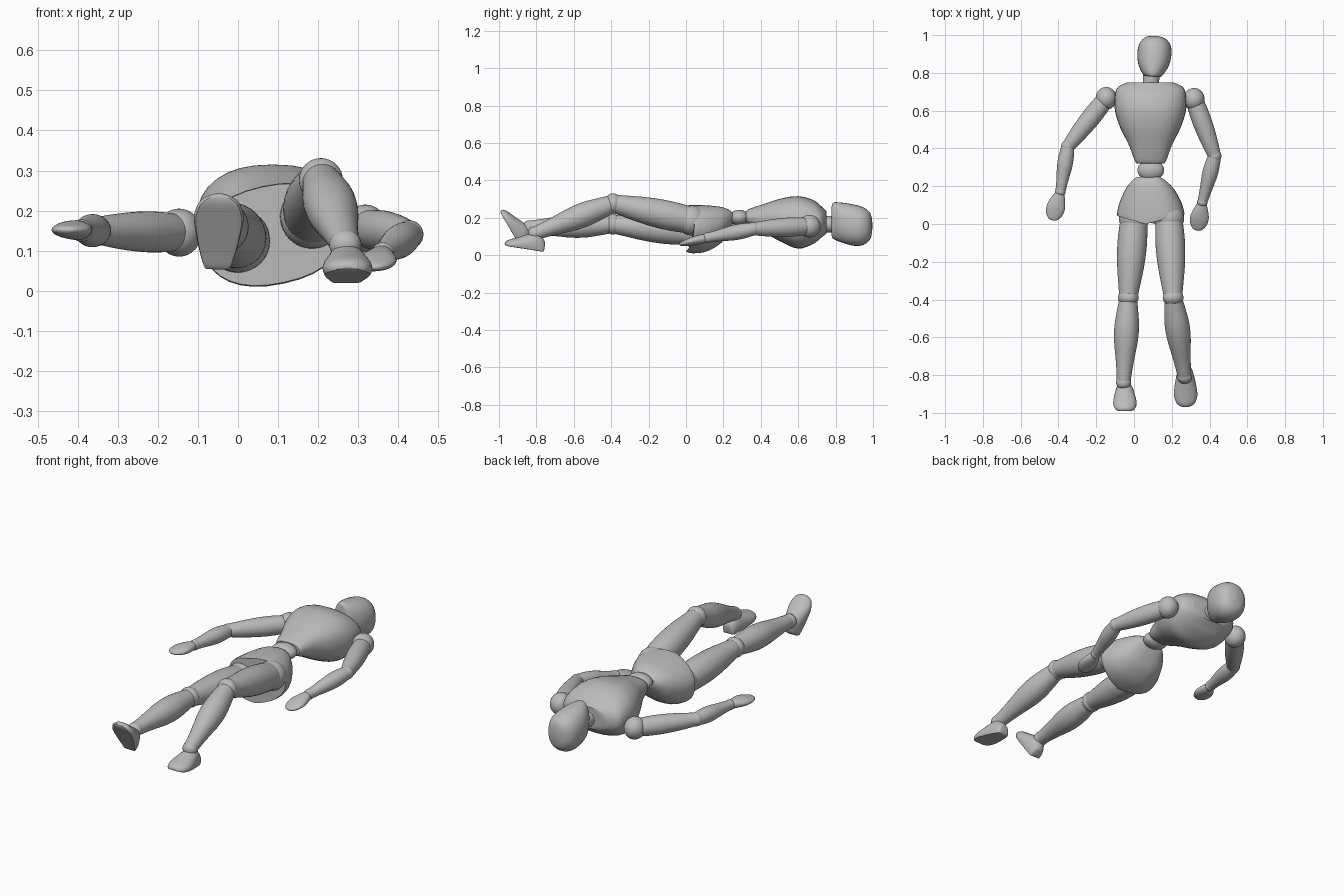
import bpy, bmesh, math
from mathutils import Vector, Matrix

old = bpy.data.objects.get("Cube")
if old:
    bpy.data.objects.remove(old, do_unlink=True)

grey = bpy.data.materials.new("matte grey")
grey.use_nodes = True
COLOR = (0.5, 0.5, 0.5, 1)
grey.diffuse_color = COLOR
grey.node_tree.nodes["Principled BSDF"].inputs["Base Color"].default_value = COLOR
SIDES = 32


def finish(name, bm, angle=40):
    bmesh.ops.recalc_face_normals(bm, faces=bm.faces)
    mesh = bpy.data.meshes.new(name)
    bm.to_mesh(mesh)
    bm.free()
    mesh.materials.append(grey)
    obj = bpy.data.objects.new(name, mesh)
    bpy.context.collection.objects.link(obj)
    bpy.ops.object.select_all(action="DESELECT")
    obj.select_set(True)
    bpy.context.view_layer.objects.active = obj
    bpy.ops.object.shade_smooth_by_angle(angle=math.radians(angle))
    return obj


def refine(stations, steps=4):
    """Smooth a short list of stations with a Catmull-Rom spline."""
    pts = [Vector(s) for s in stations]
    out = []
    for i in range(len(pts) - 1):
        a, b, c, d = pts[max(i - 1, 0)], pts[i], pts[i + 1], pts[min(i + 2, len(pts) - 1)]
        for k in range(steps):
            t = k / steps
            out.append(b + (c - a) * t / 2 + (a * 2 - b * 5 + c * 4 - d) * t * t / 2
                       + (b * 3 - a - c * 3 + d) * t ** 3 / 2)
    return out + [pts[-1]]


def loft(name, start, end, stations, up=(0, 0, 1), power=1.0, flat=False, rim=None):
    """Skin oval sections (distance, half width, low, high) along start-end."""
    start = Vector(start)
    axis = (Vector(end) - start).normalized()
    side = axis.cross(Vector(up)).normalized()
    top = side.cross(axis)
    bm = bmesh.new()
    rings = []
    for dist, half, low, high in refine(stations):
        ring = []
        for k in range(SIDES):
            a = math.tau * k / SIDES
            c, s = (math.copysign(abs(f(a)) ** power, f(a)) for f in (math.cos, math.sin))
            v = (max(s, -0.4) + 0.4) / 1.4 if flat else (s + 1) / 2
            shift = rim(dist, c) if rim else 0
            ring.append(bm.verts.new(start + axis * (dist + shift) + side * half * c
                                     + top * (low + (high - low) * v)))
        rings.append(ring)
    for a, b in zip(rings, rings[1:]):
        for k in range(SIDES):
            n = (k + 1) % SIDES
            bm.faces.new((a[k], a[n], b[n], b[k]))
    bm.faces.new(rings[0])
    bm.faces.new(rings[-1])
    return finish(name, bm)


def limb(name, start, end, radii):
    """Round tapered limb with evenly spaced radii."""
    length = (Vector(end) - Vector(start)).length
    n = len(radii) - 1
    loft(name, start, end, [(length * i / n, r, -r, r) for i, r in enumerate(radii)])


def ball(name, center, size):
    bm = bmesh.new()
    bmesh.ops.create_uvsphere(bm, u_segments=SIDES, v_segments=16, radius=1,
                              matrix=Matrix.Translation(center) @ Matrix.Diagonal((*size, 1)))
    finish(name, bm)


# Head, neck, chest and waist
loft("head", (0.097, 0.78, 0.17), (0.117, 1, 0.17),
     [(0, 0.035, -0.07, 0.095), (0.01, 0.052, -0.085, 0.112), (0.06, 0.08, -0.105, 0.11),
      (0.12, 0.09, -0.12, 0.1), (0.17, 0.083, -0.115, 0.085), (0.205, 0.055, -0.085, 0.055),
      (0.216, 0.015, -0.035, 0.01)], power=0.9)
limb("neck", (0.088, 0.7, 0.165), (0.093, 0.82, 0.165), [0.045, 0.043, 0.045])
loft("chest", (0.087, 0.32, 0), (0.087, 0.75, 0),
     [(0, 0.072, 0.17, 0.235), (0.02, 0.085, 0.158, 0.248), (0.1, 0.115, 0.12, 0.275),
      (0.19, 0.16, 0.07, 0.303), (0.28, 0.188, 0.035, 0.315), (0.36, 0.188, 0.06, 0.295),
      (0.405, 0.172, 0.095, 0.26), (0.43, 0.12, 0.115, 0.235)], power=0.85)
ball("waist", (0.089, 0.285, 0.2), (0.071, 0.055, 0.042))

# Pelvis, rolled to one side, with a rim that dips at the crotch
roll = math.radians(12)
loft("pelvis", (0.088, 0.25, 0.14), (0.088, 0, 0.14),
     [(0, 0.06, 0.03, 0.085), (0.02, 0.088, -0.01, 0.1), (0.06, 0.125, -0.07, 0.115),
      (0.13, 0.162, -0.115, 0.122), (0.185, 0.178, -0.125, 0.124), (0.205, 0.178, -0.122, 0.122)],
     up=(-math.sin(roll), 0, math.cos(roll)), power=0.88,
     rim=lambda d, c: 0.045 * (1 - abs(c)) * max(0, d / 0.205) ** 3)

# Legs: hip, knee, ankle, heel, toe and the upward direction of each foot
LEGS = {
    "right": ((0, 0.03, 0.125), (-0.03, -0.39, 0.165), (-0.055, -0.84, 0.148),
              (-0.052, -0.888, 0.05), (-0.046, -0.998, 0.235), (0, 1, 0.5)),
    "left": ((0.185, 0.03, 0.185), (0.207, -0.39, 0.276), (0.268, -0.81, 0.115),
             (0.27, -0.76, 0.018), (0.275, -0.97, 0.05), (0, 0, 1)),
}
for name, (hip, knee, ankle, heel, toe, up) in LEGS.items():
    ball(name + "_hip", hip, (0.08, 0.08, 0.08))
    limb(name + "_thigh", hip, knee, [0.07, 0.076, 0.078, 0.075, 0.068, 0.058, 0.048])
    ball(name + "_knee", knee, (0.055, 0.045, 0.055))
    limb(name + "_shin", knee, ankle, [0.046, 0.057, 0.065, 0.063, 0.053, 0.043, 0.036])
    ball(name + "_ankle", ankle, (0.04, 0.036, 0.038))
    loft(name + "_foot", heel, toe,
         [(0, 0.02, 0.008, 0.04), (0.008, 0.034, 0, 0.062), (0.05, 0.047, 0, 0.095),
          (0.1, 0.057, 0, 0.078), (0.15, 0.062, 0, 0.055), (0.19, 0.05, 0, 0.038),
          (0.208, 0.028, 0.004, 0.026), (0.213, 0.01, 0.008, 0.018)], up=up, flat=True)

# Arms: shoulder, elbow, wrist and fingertip
ARMS = {
    "right": ((-0.147, 0.665, 0.145), (-0.35, 0.41, 0.15), (-0.39, 0.17, 0.15),
              (-0.435, 0.015, 0.152)),
    "left": ((0.318, 0.66, 0.155), (0.427, 0.36, 0.14), (0.362, 0.115, 0.093),
             (0.335, -0.03, 0.058)),
}
for name, (shoulder, elbow, wrist, tip) in ARMS.items():
    ball(name + "_shoulder", shoulder, (0.056, 0.06, 0.06))
    limb(name + "_upper_arm", shoulder, elbow, [0.045, 0.05, 0.051, 0.048, 0.042, 0.034])
    ball(name + "_elbow", elbow, (0.036, 0.036, 0.036))
    limb(name + "_forearm", elbow, wrist, [0.034, 0.04, 0.041, 0.036, 0.03, 0.026])
    ball(name + "_wrist", wrist, (0.028, 0.026, 0.028))
    loft(name + "_hand", wrist, tip,
         [(0, 0.02, -0.02, 0.02), (0.03, 0.034, -0.024, 0.025), (0.08, 0.049, -0.022, 0.024),
          (0.12, 0.044, -0.017, 0.017), (0.148, 0.026, -0.01, 0.01), (0.156, 0.008, -0.003, 0.003)])
